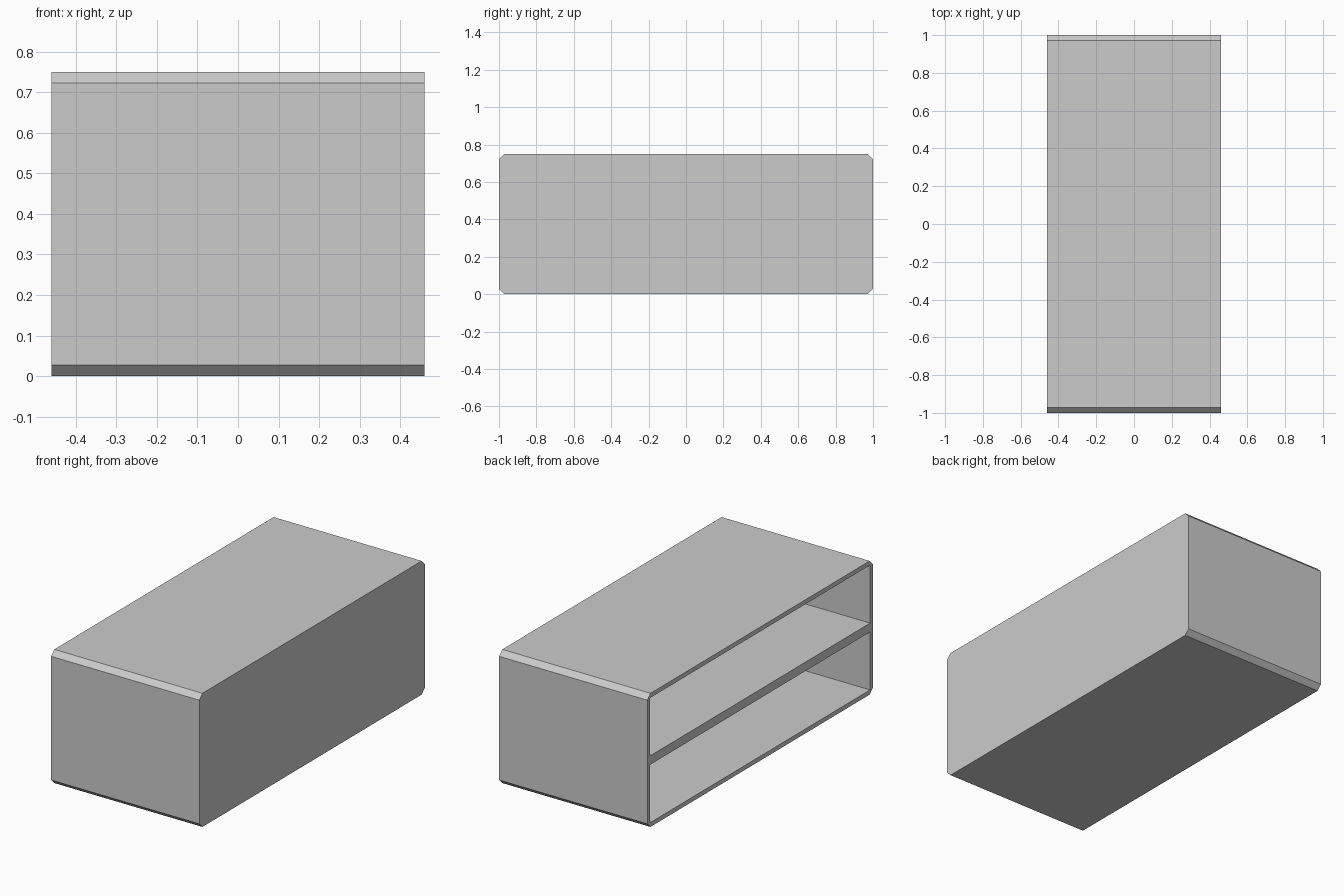
import bpy, bmesh

if "Cube" in bpy.data.objects:
    bpy.data.objects.remove(bpy.data.objects["Cube"])

W, L, H = 0.92, 2.0, 0.75      # depth, length, height
C = 0.028                      # chamfer on the long-end edges
T, S = 0.025, 0.05             # wall and shelf thickness

grey = bpy.data.materials.new("grey")
grey.diffuse_color = (0.6, 0.6, 0.6, 1)
grey.use_nodes = True
grey.node_tree.nodes["Principled BSDF"].inputs["Base Color"].default_value = grey.diffuse_color


def add_object(name, bm):
    bmesh.ops.recalc_face_normals(bm, faces=bm.faces[:])
    mesh = bpy.data.meshes.new(name)
    bm.to_mesh(mesh)
    bm.free()
    mesh.materials.append(grey)
    obj = bpy.data.objects.new(name, mesh)
    bpy.context.collection.objects.link(obj)
    return obj


def prism(name, profile, x0, x1):
    """Extrude a (y, z) profile along x."""
    bm = bmesh.new()
    face = bm.faces.new([bm.verts.new((x0, y, z)) for y, z in profile])
    ext = bmesh.ops.extrude_face_region(bm, geom=[face])["geom"]
    verts = [v for v in ext if isinstance(v, bmesh.types.BMVert)]
    bmesh.ops.translate(bm, verts=verts, vec=(x1 - x0, 0, 0))
    return add_object(name, bm)


# Cabinet body with chamfered ends
a = L / 2
cabinet = prism("cabinet", [(-a, C), (-a + C, 0), (a - C, 0), (a, C),
                            (a, H - C), (a - C, H), (-a + C, H), (-a, H - C)],
                -W / 2, W / 2)

# Two compartments open on the left side, leaving a shelf between them
b = a - T
h = (H - 2 * T - S) / 2
bpy.context.view_layer.objects.active = cabinet
for i, z in enumerate((T, T + h + S)):
    cutter = prism(f"compartment_cutter_{i + 1}",
                   [(-b, z), (b, z), (b, z + h), (-b, z + h)],
                   -W / 2 - 0.1, W / 2 - T)
    cutter.hide_render = True
    mod = cabinet.modifiers.new("compartment", 'BOOLEAN')
    mod.operation = 'DIFFERENCE'
    mod.solver = 'EXACT'
    mod.object = cutter
    bpy.ops.object.modifier_apply(modifier=mod.name)
    bpy.data.objects.remove(cutter)
